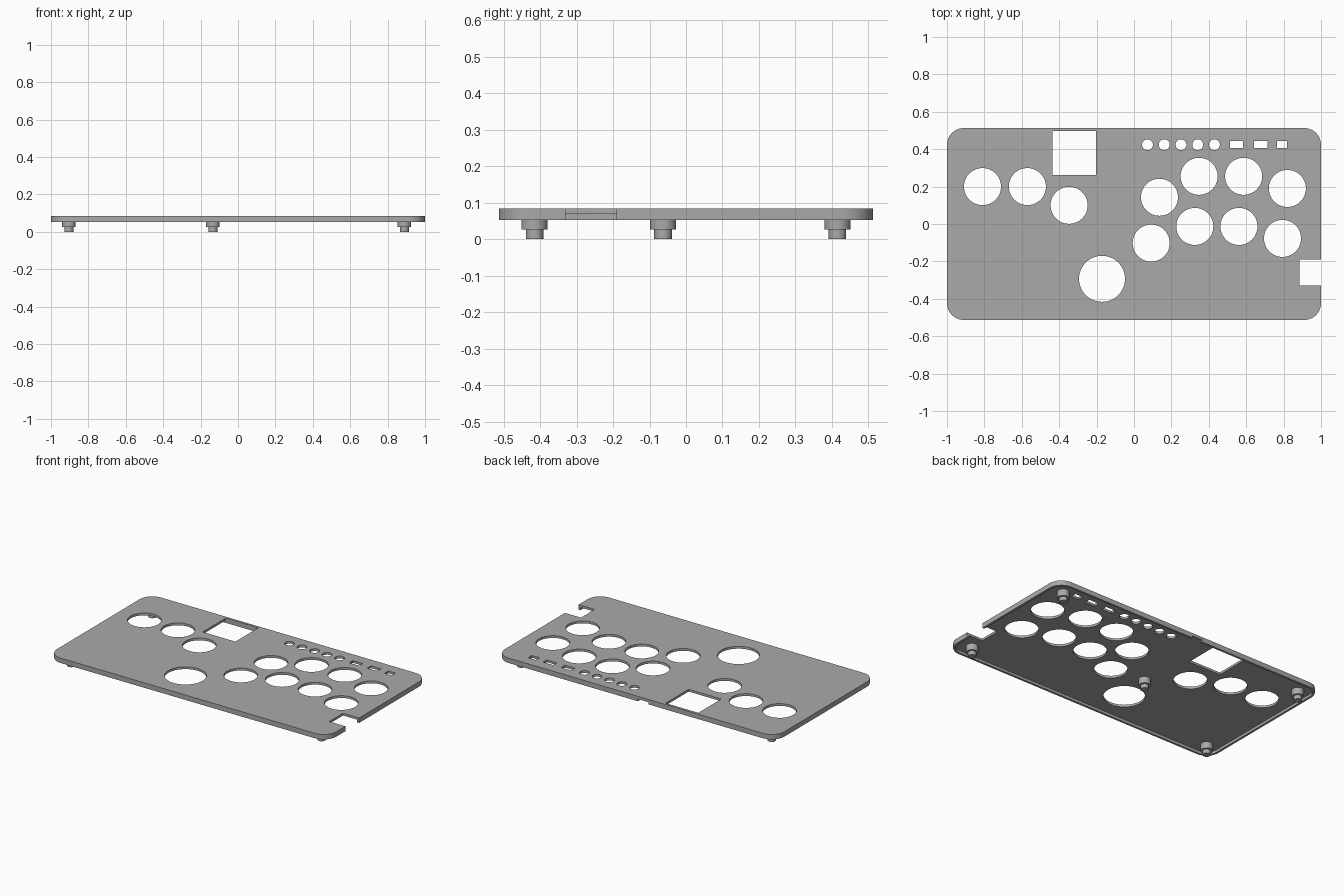
import bpy, bmesh, math

if "Cube" in bpy.data.objects:
    bpy.data.objects.remove(bpy.data.objects["Cube"])

TOP, UNDER, BOTTOM = 0.084, 0.069, 0.052   # plate top, plate underside, rim bottom
HX, HY, RIM = 1.0, 0.513, 0.014

grey = bpy.data.materials.new("matte grey")
grey.diffuse_color = (0.40, 0.40, 0.40, 1)
grey.use_nodes = True
grey.node_tree.nodes["Principled BSDF"].inputs["Base Color"].default_value = grey.diffuse_color


def circle(x, y, r, n=64):
    return [(x + r * math.cos(2 * math.pi * i / n), y + r * math.sin(2 * math.pi * i / n)) for i in range(n)]


def rect(x0, x1, y0, y1):
    return [(x0, y0), (x1, y0), (x1, y1), (x0, y1)]


def rounded(hx, hy, r, n=12):
    pts = []
    for k, (sx, sy) in enumerate([(1, 1), (-1, 1), (-1, -1), (1, -1)]):
        for i in range(n + 1):
            a = math.pi / 2 * (k + i / n)
            pts.append((sx * (hx - r) + r * math.cos(a), sy * (hy - r) + r * math.sin(a)))
    return pts


def prisms(name, items):
    """One object made of upright prisms: (outline, z0, z1)."""
    bm = bmesh.new()
    for pts, z0, z1 in items:
        low = [bm.verts.new((x, y, z0)) for x, y in pts]
        high = [bm.verts.new((x, y, z1)) for x, y in pts]
        bm.faces.new(low[::-1])
        bm.faces.new(high)
        for i in range(len(pts)):
            j = (i + 1) % len(pts)
            bm.faces.new((low[i], low[j], high[j], high[i]))
    me = bpy.data.meshes.new(name)
    bm.to_mesh(me)
    bm.free()
    me.materials.append(grey)
    ob = bpy.data.objects.new(name, me)
    bpy.context.collection.objects.link(ob)
    return ob


def activate(ob):
    bpy.ops.object.select_all(action='DESELECT')
    ob.select_set(True)
    bpy.context.view_layer.objects.active = ob


def cut(ob, cutter):
    cutter.hide_render = True
    mod = ob.modifiers.new("cut", 'BOOLEAN')
    mod.operation, mod.solver, mod.object = 'DIFFERENCE', 'EXACT', cutter
    activate(ob)
    bpy.ops.object.modifier_apply(modifier=mod.name)
    bpy.data.objects.remove(cutter)


# Shell: rounded slab hollowed from below, leaving a thin rim
shell = prisms("top_plate", [(rounded(HX, HY, 0.09), BOTTOM, TOP)])
cut(shell, prisms("recess_cutter", [(rounded(HX - RIM, HY - RIM, 0.09 - RIM), 0.0, UNDER)]))

# Openings: round button holes, small round holes, slots, screen window, side notch
buttons = [(-0.81, 0.2), (-0.57, 0.2), (-0.347, 0.1), (0.136, 0.143), (0.348, 0.255), (0.586, 0.255),
           (0.82, 0.19), (0.325, -0.013), (0.561, -0.013), (0.794, -0.077), (0.092, -0.102)]
outlines = [circle(x, y, 0.099) for x, y in buttons]
outlines.append(circle(-0.171, -0.293, 0.123))
outlines += [circle(0.072 + 0.0895 * i, 0.424, 0.029, 32) for i in range(5)]
outlines += [rect(x - w, x + w, 0.405, 0.443) for x, w in [(0.548, 0.036), (0.677, 0.036), (0.792, 0.027)]]
outlines.append(rect(-0.436, -0.202, 0.262, 0.497))
outlines.append(rect(0.885, 1.1, -0.33, -0.19))
cut(shell, prisms("opening_cutter", [(o, 0.0, 0.2) for o in outlines]))

# Cable gap in the back rim
cut(shell, prisms("cable_gap_cutter", [(rect(-0.09, -0.015, 0.49, 0.56), 0.0, 0.066)]))

# Stepped mounting posts: four corners and one in the middle
posts = []
for x, y in [(-0.904, -0.415), (-0.904, 0.415), (0.889, -0.415), (0.889, 0.415), (-0.134, -0.063)]:
    posts.append((circle(x, y, 0.036, 48), 0.026, UNDER + 0.003))
    posts.append((circle(x, y, 0.024, 48), 0.0, 0.026))
posts = prisms("mounting_posts", posts)

for ob in (shell, posts):
    activate(ob)
    bpy.ops.object.shade_smooth_by_angle(angle=math.radians(30))
